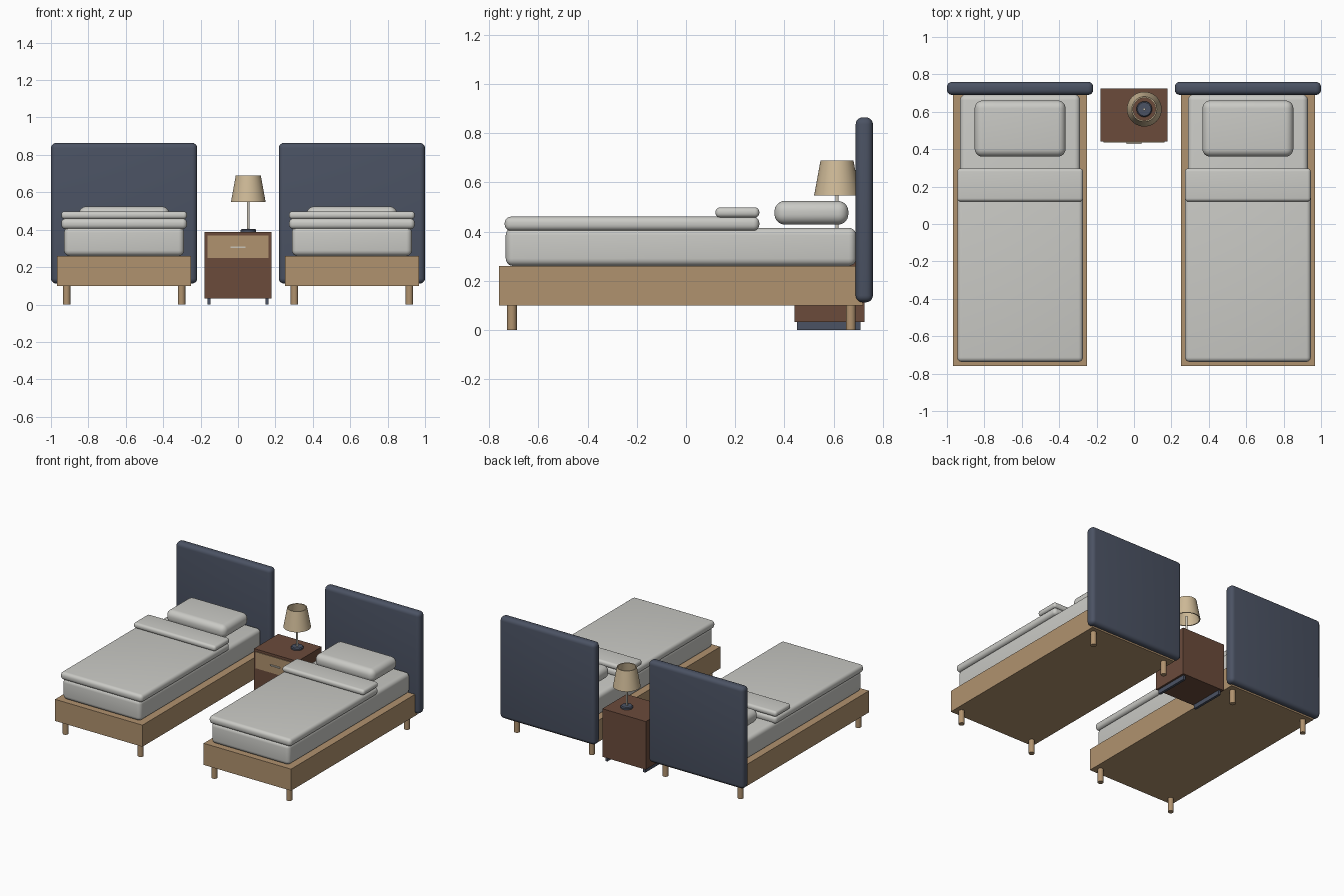
import bpy, bmesh, math

if "Cube" in bpy.data.objects:
    bpy.data.objects.remove(bpy.data.objects["Cube"])


def material(name, rgb):
    m = bpy.data.materials.new(name)
    m.diffuse_color = (*rgb, 1)
    m.use_nodes = True
    m.node_tree.nodes["Principled BSDF"].inputs["Base Color"].default_value = m.diffuse_color
    return m


NAVY = material("navy fabric", (0.070, 0.085, 0.125))
OAK = material("light oak", (0.434, 0.287, 0.156))
LINEN = material("white linen", (0.590, 0.590, 0.560))
WALNUT = material("dark walnut", (0.146, 0.070, 0.044))
SHADE = material("lampshade cream", (0.620, 0.490, 0.310))
METAL = material("pale metal", (0.600, 0.560, 0.480))


def finish(name, bm, mat, smooth=True):
    bmesh.ops.recalc_face_normals(bm, faces=bm.faces)
    mesh = bpy.data.meshes.new(name)
    bm.to_mesh(mesh)
    bm.free()
    mesh.materials.append(mat)
    obj = bpy.data.objects.new(name, mesh)
    bpy.context.collection.objects.link(obj)
    if smooth:
        bpy.ops.object.select_all(action='DESELECT')
        obj.select_set(True)
        bpy.context.view_layer.objects.active = obj
        bpy.ops.object.shade_smooth_by_angle(angle=math.radians(35))
    return obj


def box(name, mat, x, y, z, bevel=0.0, segments=5):
    """Box from (min, max) ranges, with optionally rounded edges."""
    bm = bmesh.new()
    bmesh.ops.create_cube(bm, size=1)
    for v in bm.verts:
        v.co = [r[0] + (c + 0.5) * (r[1] - r[0]) for c, r in zip(v.co, (x, y, z))]
    if bevel:
        bmesh.ops.bevel(bm, geom=bm.edges[:], offset=bevel, segments=segments,
                        profile=0.5, affect='EDGES')
    return finish(name, bm, mat, bool(bevel))


def lathe(name, mat, centre, profile, closed=False, sides=32):
    """Revolve (radius, z) points about a vertical axis."""
    bm = bmesh.new()
    rings = []
    for r, z in profile:
        rings.append([bm.verts.new((centre[0] + r * math.cos(a), centre[1] + r * math.sin(a), z))
                      for a in (2 * math.pi * i / sides for i in range(sides))])
    pairs = list(zip(rings, rings[1:]))
    if closed:
        pairs.append((rings[-1], rings[0]))
    else:
        bm.faces.new(rings[0])
        bm.faces.new(rings[-1])
    for a, b in pairs:
        for i in range(sides):
            j = (i + 1) % sides
            bm.faces.new((a[i], a[j], b[j], b[i]))
    return finish(name, bm, mat)


# Two matching beds
for side, cx in (("left", -0.609), ("right", 0.609)):
    def span(half):
        return (cx - half, cx + half)

    box(f"{side}_headboard", NAVY, span(0.391), (0.69, 0.76), (0.112, 0.864), 0.028)
    box(f"{side}_bed_frame", OAK, span(0.358), (-0.76, 0.72), (0.10, 0.26))
    box(f"{side}_mattress", LINEN, span(0.321), (-0.733, 0.692), (0.26, 0.415), 0.03)
    box(f"{side}_duvet", LINEN, span(0.336), (-0.737, 0.298), (0.403, 0.46), 0.024)
    box(f"{side}_duvet_fold", LINEN, span(0.336), (0.12, 0.298), (0.457, 0.498), 0.018)
    box(f"{side}_pillow", LINEN, span(0.243), (0.36, 0.66), (0.428, 0.524), 0.042, 7)
    for lx in (-0.307, 0.307):
        for end, ly in (("front", -0.708), ("back", 0.67)):
            lathe(f"{side}_{end}_bed_leg", OAK, (cx + lx, ly), [(0.02, 0), (0.02, 0.105)], sides=20)

# Nightstand with drawer, handle and runners
box("nightstand_body", WALNUT, (-0.178, 0.178), (0.442, 0.725), (0.032, 0.388))
box("drawer_front", OAK, (-0.163, 0.163), (0.437, 0.445), (0.248, 0.370))
box("drawer_handle", METAL, (-0.04, 0.04), (0.429, 0.439), (0.301, 0.310))
for x in (-0.155, 0.155):
    box("nightstand_runner", NAVY, (x - 0.009, x + 0.009), (0.452, 0.71), (0, 0.034))

# Table lamp
lamp = (0.055, 0.614)
lathe("lamp_base", NAVY, lamp, [(0.042, 0.386), (0.042, 0.398), (0.036, 0.404)])
lathe("lamp_stem", METAL, lamp, [(0.007, 0.40), (0.007, 0.57)], sides=16)
lathe("lampshade", SHADE, lamp,
      [(0.093, 0.547), (0.067, 0.689), (0.060, 0.689), (0.086, 0.547)], closed=True, sides=40)
